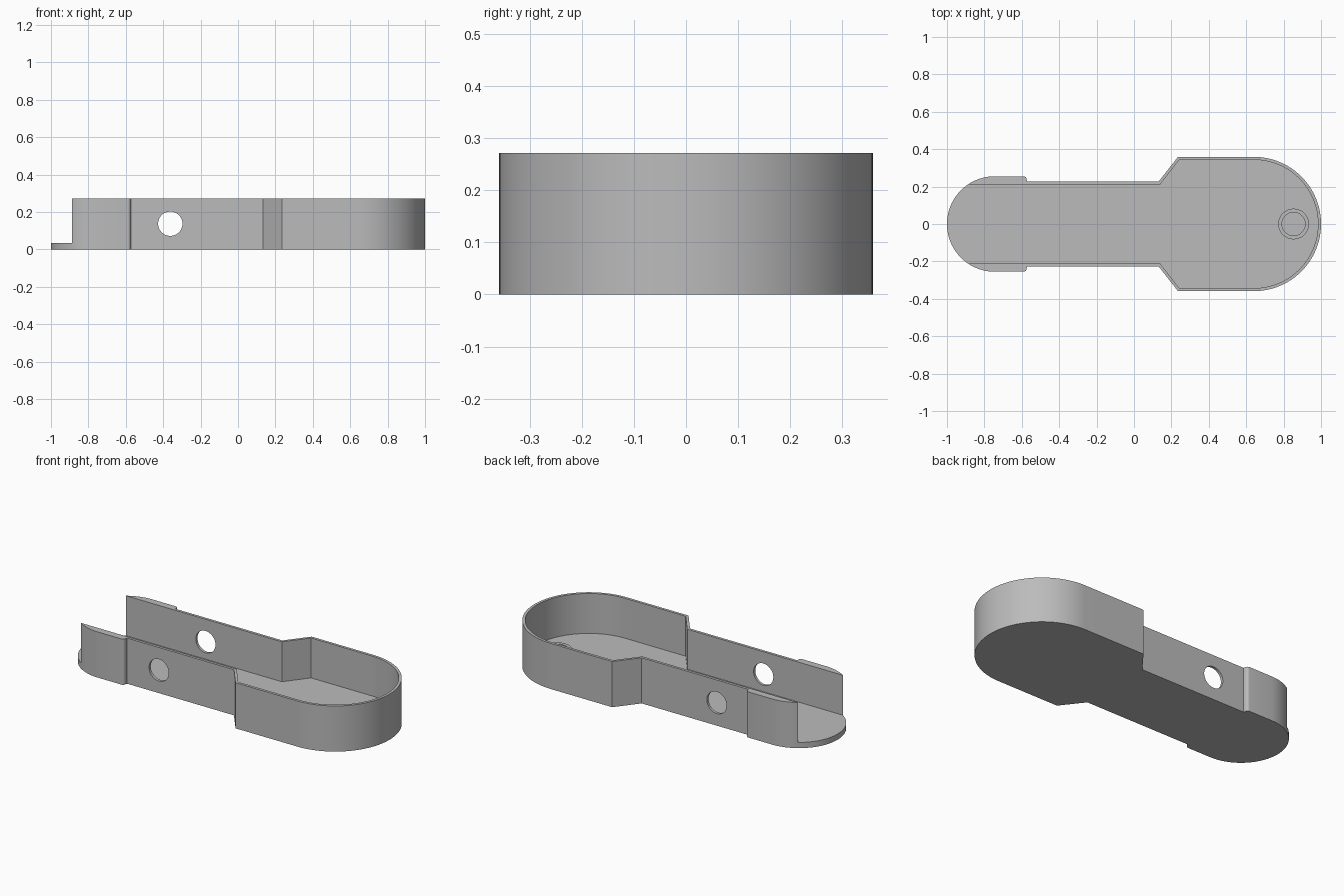
import bpy, bmesh, math
from mathutils import Vector

if "Cube" in bpy.data.objects:
    bpy.data.objects.remove(bpy.data.objects["Cube"], do_unlink=True)

HEIGHT, FLOOR = 0.272, 0.034
NARROW, WIDE, END = 0.228, 0.359, 0.255      # half widths of the three sections
WALL = 0.016

grey = bpy.data.materials.new("light grey")
grey.use_nodes = True
grey.diffuse_color = (0.5, 0.5, 0.5, 1)
grey.node_tree.nodes["Principled BSDF"].inputs["Base Color"].default_value = grey.diffuse_color


def add_object(name, bm):
    bmesh.ops.recalc_face_normals(bm, faces=bm.faces)
    mesh = bpy.data.meshes.new(name)
    bm.to_mesh(mesh)
    bm.free()
    mesh.materials.append(grey)
    obj = bpy.data.objects.new(name, mesh)
    bpy.context.collection.objects.link(obj)
    return obj


def arc(cx, cy, r, start, end, steps):
    angles = [math.radians(start + (end - start) * i / steps) for i in range(steps + 1)]
    return [(cx + r * math.cos(a), cy + r * math.sin(a)) for a in angles]


def prism(name, half, z0, z1):
    """Extrude a half outline (y >= 0) mirrored across the x axis."""
    points = half + [(x, -y) for x, y in reversed(half) if y > 1e-5]
    bm = bmesh.new()
    face = bm.faces.new([bm.verts.new((x, y, z0)) for x, y in points])
    top = bmesh.ops.extrude_face_region(bm, geom=[face])["geom"]
    bmesh.ops.translate(bm, vec=(0, 0, z1 - z0),
                        verts=[v for v in top if isinstance(v, bmesh.types.BMVert)])
    return add_object(name, bm)


def cut(target, cutter):
    cutter.hide_render = True
    mod = target.modifiers.new("cut", "BOOLEAN")
    mod.operation, mod.solver, mod.object = "DIFFERENCE", "EXACT", cutter
    bpy.context.view_layer.objects.active = target
    bpy.ops.object.modifier_apply(modifier=mod.name)
    bpy.data.objects.remove(cutter, do_unlink=True)


def smooth(obj):
    bpy.ops.object.select_all(action="DESELECT")
    obj.select_set(True)
    bpy.context.view_layer.objects.active = obj
    bpy.ops.object.shade_smooth_by_angle(angle=math.radians(25))


# Tray body: rounded end pads, narrow neck, flared round head
cx = 1 - WIDE
outline = arc(END - 1, 0, END, 180, 90, 24)
outline += arc(-0.59, END - 0.016, 0.016, 90, 0, 5)
outline += [(-0.572, NARROW), (0.133, NARROW), (0.235, WIDE)]
outline += arc(cx, 0, WIDE, 90, 0, 32)
outline[0] = (-1, 0)
outline[-1] = (1, 0)
body = prism("tray_body", outline, 0, HEIGHT)

# Hollow the inside, leaving the floor and the open end
inner = [(-1.2, NARROW - WALL), (0.14, NARROW - WALL), (0.242, WIDE - WALL)]
inner += arc(cx, 0, WIDE - WALL, 90, 0, 32)
inner[-1] = (1 - WALL, 0)
cut(body, prism("cavity_cutter", inner, FLOOR, HEIGHT + 0.2))

# Round hole through both side walls
bpy.ops.mesh.primitive_cylinder_add(vertices=48, radius=0.065, depth=1,
                                    location=(-0.362, 0, 0.137),
                                    rotation=(math.pi / 2, 0, 0))
cut(body, bpy.context.object)
smooth(body)

# Low ring on the floor near the round end
bm = bmesh.new()
profile = [(0.062, 0), (0.082, 0), (0.082, 0.012), (0.062, 0.012)]
ring_verts = [bm.verts.new((r, 0, z)) for r, z in profile]
edges = [bm.edges.new((ring_verts[i], ring_verts[(i + 1) % 4])) for i in range(4)]
bmesh.ops.spin(bm, geom=ring_verts + edges, cent=(0, 0, 0), axis=(0, 0, 1),
               angle=math.tau, steps=48)
bmesh.ops.remove_doubles(bm, verts=bm.verts, dist=1e-5)
ring = add_object("floor_ring", bm)
ring.location = Vector((0.853, 0, FLOOR))
smooth(ring)
